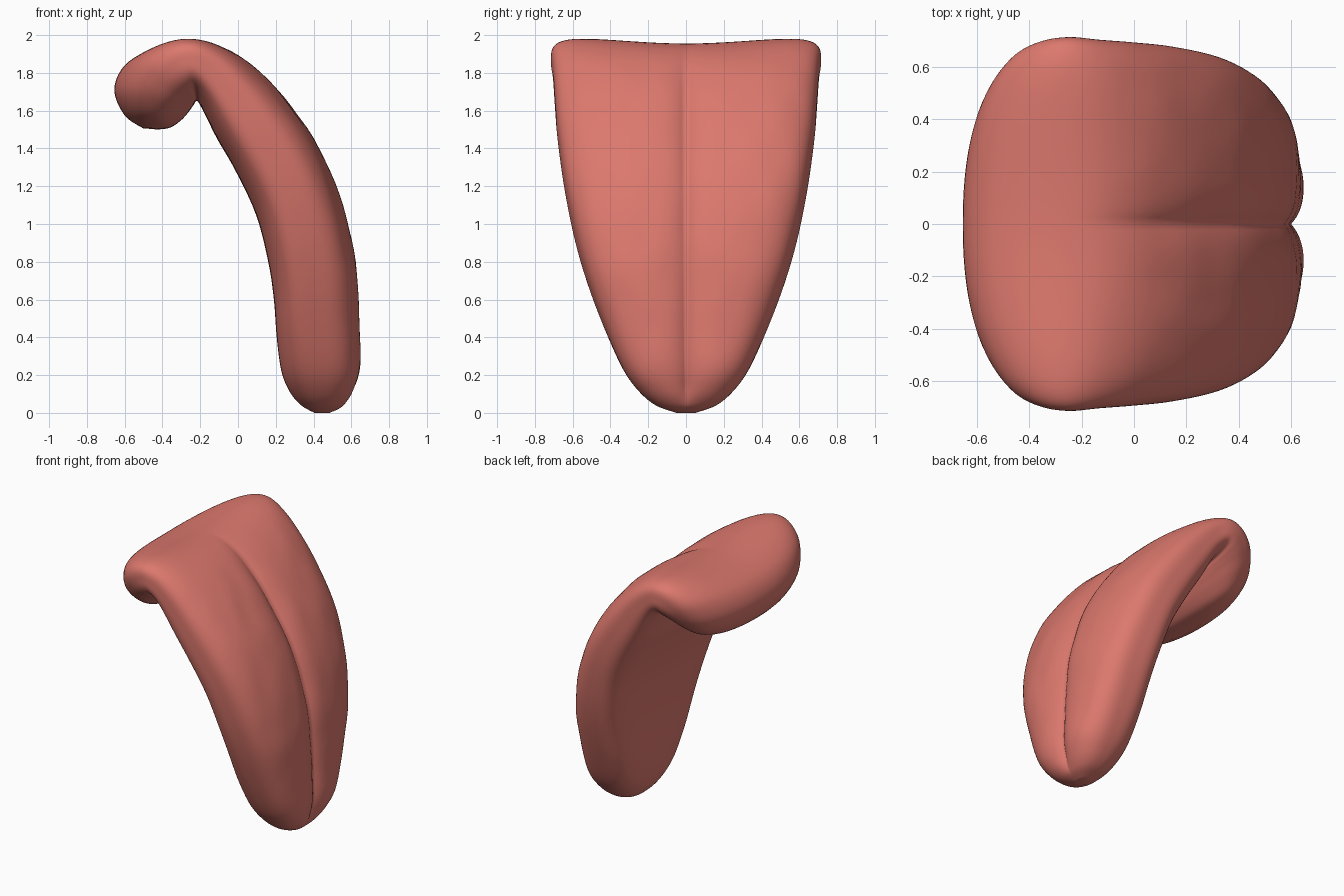
import bpy, bmesh, math
from mathutils import Vector, noise

if "Cube" in bpy.data.objects:
    bpy.data.objects.remove(bpy.data.objects["Cube"])

# Section table, root to tip: outer x, z, inner x, z, half width
SECTIONS = [
    (-0.50, 1.505, -0.43, 1.50, 0.22),
    (-0.60, 1.575, -0.36, 1.51, 0.44),
    (-0.655, 1.71, -0.30, 1.55, 0.58),
    (-0.60, 1.84, -0.26, 1.595, 0.66),
    (-0.46, 1.92, -0.235, 1.63, 0.70),
    (-0.28, 1.955, -0.215, 1.65, 0.715),
    (-0.10, 1.935, -0.175, 1.58, 0.705),
    (0.08, 1.84, -0.11, 1.45, 0.695),
    (0.25, 1.67, -0.015, 1.285, 0.68),
    (0.435, 1.40, 0.095, 1.05, 0.645),
    (0.56, 1.10, 0.16, 0.80, 0.59),
    (0.63, 0.80, 0.19, 0.60, 0.52),
    (0.65, 0.50, 0.205, 0.40, 0.43),
    (0.66, 0.25, 0.23, 0.22, 0.335),
    (0.63, 0.12, 0.275, 0.11, 0.25),
    (0.565, 0.04, 0.335, 0.04, 0.16),
    (0.485, 0.0, 0.405, 0.0, 0.05),
]
STEPS, AROUND = 5, 176


def smooth_step(a, b, v):
    t = min(1.0, max(0.0, (v - a) / (b - a)))
    return t * t * (3 - 2 * t)


def spline(i, t):
    """Catmull-Rom interpolation of the section table."""
    p = [SECTIONS[min(max(i + k, 0), len(SECTIONS) - 1)] for k in (-1, 0, 1, 2)]
    return [0.5 * (2 * b + (c - a) * t + (2 * a - 5 * b + 4 * c - d) * t * t
                   + (3 * b - a - 3 * c + d) * t ** 3)
            for a, b, c, d in zip(*p)]


def section_ring(bm, s):
    """One rounded-box cross-section with a centre groove on the outer side."""
    i = min(int(s), len(SECTIONS) - 2)
    ox, oz, ix, iz, w = spline(i, s - i)
    outer, inner = Vector((ox, 0, oz)), Vector((ix, 0, iz))
    out_dir = (outer - inner).normalized()
    groove = 0.06 * smooth_step(5.0, 8.5, s) * (1 - smooth_step(13.5, 15.5, s))
    lift = 0.085 * smooth_step(2, 5, s) * (1 - smooth_step(5, 8, s))
    root = 1 - smooth_step(2, 5, s)
    tip = smooth_step(11, 15, s)
    power = 3.2 - 0.8 * root - 0.9 * tip
    ring = []
    for k in range(AROUND):
        a = 2 * math.pi * k / AROUND
        c, n = math.cos(a), math.sin(a)
        r = (abs(c) ** power + abs(n) ** power) ** (-1 / power)
        y, v = w * r * c, r * n
        p = inner.lerp(outer, (v + 1) / 2)
        p.y = y
        side = (y / 0.7) ** 2
        # Raised corners, and root bowed forward and up at the sides
        p.z += side * (lift * (0.5 + 0.5 * (v + 1) / 2) + 0.05 * root)
        p.x += side * 0.05 * root
        if v > 0:
            face = smooth_step(0.2, 0.9, v)
            p -= out_dir * groove * face * math.exp(-abs(y) / 0.07)
            # Gentle fleshy bumps on the outer surface
            bump = noise.noise(Vector((p.x * 5, p.y * 7, p.z * 5)))
            p += out_dir * 0.006 * bump * face * smooth_step(5, 8, s)
        ring.append(bm.verts.new(p))
    return ring


# Tongue body lofted through the sections
bm = bmesh.new()
rings = [section_ring(bm, j / STEPS) for j in range((len(SECTIONS) - 1) * STEPS + 1)]
for r0, r1 in zip(rings, rings[1:]):
    for k in range(AROUND):
        m = (k + 1) % AROUND
        bm.faces.new((r0[k], r0[m], r1[m], r1[k]))
# Root and tip caps
bm.faces.new(rings[0])
bm.faces.new(rings[-1])
bmesh.ops.recalc_face_normals(bm, faces=bm.faces)
# Stand on the ground
low = min(v.co.z for v in bm.verts)
bmesh.ops.translate(bm, verts=bm.verts, vec=(0, 0, -low))
for f in bm.faces:
    f.smooth = True

mesh = bpy.data.meshes.new("tongue")
bm.to_mesh(mesh)
bm.free()
tongue = bpy.data.objects.new("tongue", mesh)
bpy.context.collection.objects.link(tongue)

pink = bpy.data.materials.new("flesh pink")
pink.diffuse_color = (0.72, 0.19, 0.155, 1)
pink.use_nodes = True
pink.node_tree.nodes["Principled BSDF"].inputs["Base Color"].default_value = pink.diffuse_color
mesh.materials.append(pink)
